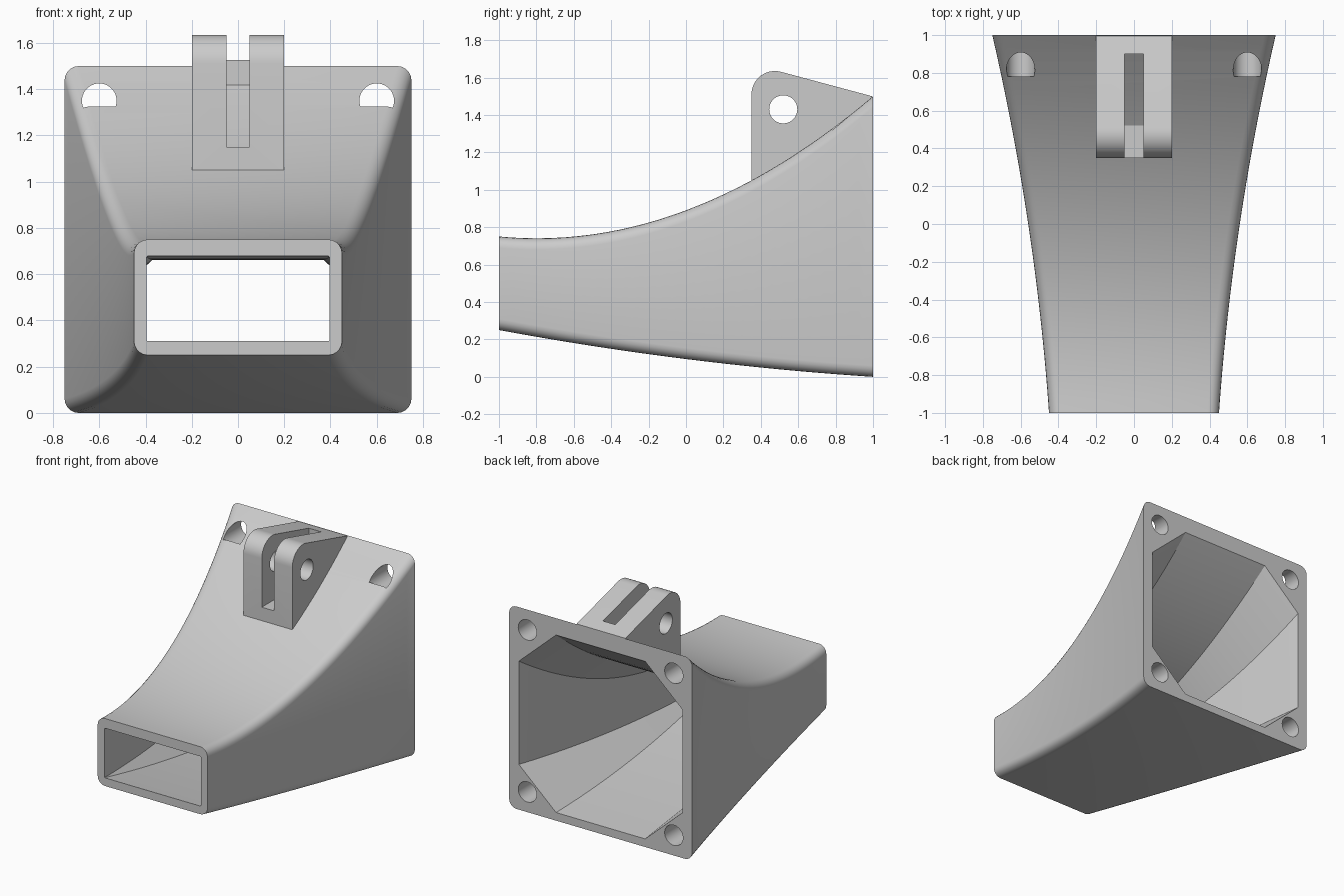
import bpy
import bmesh
from math import cos, sin, pi, radians
from mathutils import Matrix

if "Cube" in bpy.data.objects:
    bpy.data.objects.remove(bpy.data.objects["Cube"], do_unlink=True)

grey = bpy.data.materials.new("light grey plastic")
grey.use_nodes = True
grey.diffuse_color = (0.6, 0.6, 0.6, 1)
grey.node_tree.nodes["Principled BSDF"].inputs["Base Color"].default_value = (0.6, 0.6, 0.6, 1)


# Outer curves of the duct, t runs from the front mouth (0) to the back flange (1)
def half_width(t):
    return 0.45 + 0.14 * t + 0.16 * t * t


def top(t):
    return 0.75 - 0.19 * t + 0.94 * t * t


def bottom(t):
    return 0.25 - 0.37 * t + 0.12 * t * t


def outer_section(t, r=0.06, steps=5):
    w, hi, lo = half_width(t), top(t), bottom(t)
    pts = []
    corners = [(w - r, hi - r), (r - w, hi - r), (r - w, lo + r), (w - r, lo + r)]
    for q, (cx, cz) in enumerate(corners):
        for i in range(steps + 1):
            a = (q + i / steps) * pi / 2
            pts.append((cx + r * cos(a), cz + r * sin(a)))
    return pts


def inner_section(t):
    # Rectangle at the mouth growing chamfers into an octagon at the flange
    w = half_width(t) - 0.055 - 0.025 * t
    hi = top(t) - 0.072 - 0.053 * t
    lo = bottom(t) + 0.06
    c = max(0.003, 0.305 * t)
    d = max(0.003, 0.275 * t)
    return [(w, hi - d), (w - c, hi), (c - w, hi), (-w, hi - d),
            (-w, lo + d), (c - w, lo), (w - c, lo), (w, lo + d)]


def make_object(name, bm):
    bmesh.ops.recalc_face_normals(bm, faces=bm.faces)
    mesh = bpy.data.meshes.new(name)
    bm.to_mesh(mesh)
    bm.free()
    mesh.materials.append(grey)
    obj = bpy.data.objects.new(name, mesh)
    bpy.context.collection.objects.link(obj)
    return obj


def loft(name, section, t0, t1, count=28):
    bm = bmesh.new()
    rings = []
    for i in range(count + 1):
        t = t0 + (t1 - t0) * i / count
        rings.append([bm.verts.new((x, 2 * t - 1, z)) for x, z in section(t)])
    for a, b in zip(rings, rings[1:]):
        for j in range(len(a)):
            k = (j + 1) % len(a)
            bm.faces.new((a[j], a[k], b[k], b[j]))
    bm.faces.new(rings[0])
    bm.faces.new(rings[-1])
    return make_object(name, bm)


def cylinder(name, centre, radius, depth, axis):
    bm = bmesh.new()
    turn = Matrix.Rotation(pi / 2, 4, "X" if axis == "Y" else "Y")
    bmesh.ops.create_cone(bm, cap_ends=True, segments=40, radius1=radius,
                          radius2=radius, depth=depth,
                          matrix=Matrix.Translation(centre) @ turn)
    return make_object(name, bm)


def select_only(obj):
    bpy.ops.object.select_all(action="DESELECT")
    obj.select_set(True)
    bpy.context.view_layer.objects.active = obj


def cut(obj, cutter):
    select_only(obj)
    mod = obj.modifiers.new("cut", "BOOLEAN")
    mod.operation = "DIFFERENCE"
    mod.solver = "EXACT"
    mod.object = cutter
    bpy.ops.object.modifier_apply(modifier=mod.name)
    bpy.data.objects.remove(cutter, do_unlink=True)


# Duct shell with its tapering passage
duct = loft("duct", outer_section, 0, 1)
cut(duct, loft("passage_cutter", inner_section, -0.02, 1.02))

# Blind screw holes in the four flange corners
for x in (-0.6, 0.6):
    for z in (0.15, 1.35):
        cut(duct, cylinder("screw_cutter", (x, 0.94, z), 0.075, 0.32, "Y"))

# Mounting bracket: side profile with rounded nose, sunk slightly into the duct
profile = []
for i in range(13):
    a = pi - i / 12 * radians(105)
    profile.append((0.475 + 0.125 * cos(a), 1.51 + 0.125 * sin(a)))
profile.append((0.995, 1.5))
for i in range(13):
    y = 0.995 - 0.645 * i / 12
    profile.append((y, top((y + 1) / 2) - 0.03))
bm = bmesh.new()
face = bm.faces.new([bm.verts.new((-0.2, y, z)) for y, z in profile])
side = bmesh.ops.extrude_face_region(bm, geom=[face])
bmesh.ops.translate(bm, vec=(0.4, 0, 0),
                    verts=[v for v in side["geom"] if isinstance(v, bmesh.types.BMVert)])
bracket = make_object("mounting_bracket", bm)

# Slot between the two bracket ears, and the bolt hole across them
bm = bmesh.new()
bmesh.ops.create_cube(bm, size=1, matrix=Matrix.Translation((0, 0.55, 1.5))
                      @ Matrix.Diagonal((0.1, 0.7, 0.7, 1)))
cut(bracket, make_object("slot_cutter", bm))
cut(bracket, cylinder("bolt_cutter", (0, 0.52, 1.43), 0.075, 0.6, "X"))

# Smooth curves, sharp edges
for obj in (duct, bracket):
    select_only(obj)
    bpy.ops.object.shade_smooth_by_angle(angle=radians(32))
